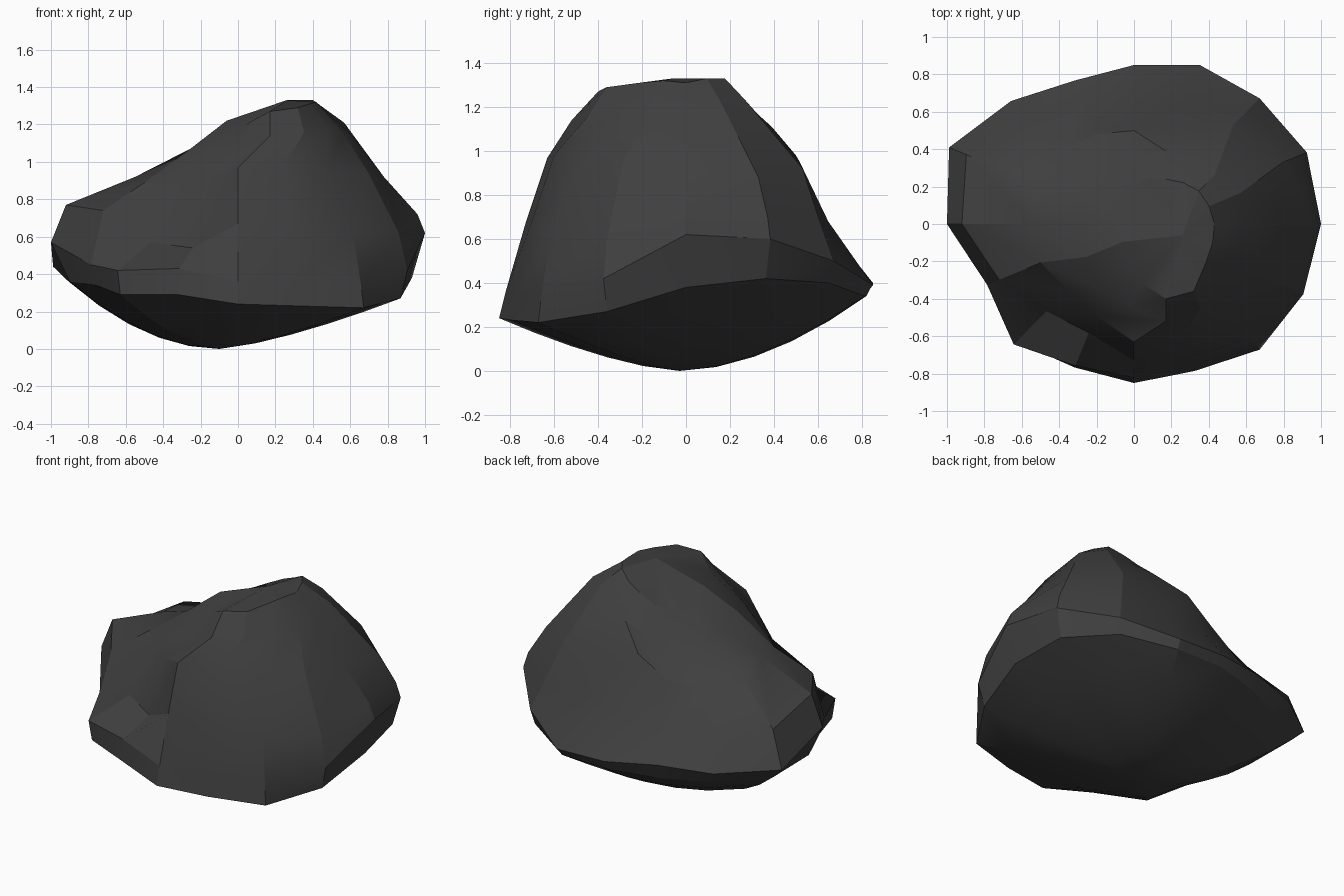
import bpy
import bmesh
from math import cos, sin, tau, radians
from mathutils import Vector

SIDES = 16

default_cube = bpy.data.objects.get("Cube")
if default_cube:
    bpy.data.objects.remove(default_cube, do_unlink=True)


def make_material(name, shade):
    """One flat grey, shared by the viewport and the shader."""
    material = bpy.data.materials.new(name)
    material.use_nodes = True
    colour = (shade, shade, shade, 1)
    material.diffuse_color = colour
    shader = material.node_tree.nodes["Principled BSDF"]
    shader.inputs["Base Color"].default_value = colour
    shader.inputs["Roughness"].default_value = 0.9
    return material


def contour(radii, heights, centre_x=0):
    """Closed contour sampled at equal angles, starting from the left side."""
    points = []
    for step, (radius, height) in enumerate(zip(radii, heights)):
        angle = tau * step / SIDES
        points.append(Vector((centre_x + radius * cos(angle), radius * sin(angle), height)))
    return points


def bridge(mesh, lower, upper):
    """Skin two neighbouring contours with a band of faces."""
    for i in range(SIDES):
        j = (i + 1) % SIDES
        mesh.faces.new((lower[i], lower[j], upper[j], upper[i]))


def fan(mesh, ring, tip):
    """Close a contour with triangles that meet in a tip."""
    for i in range(SIDES):
        mesh.faces.new((ring[i], ring[(i + 1) % SIDES], tip))


# Lower rim, where the rounded underside ends
rim = contour(
    (.93, .95, .92, .88, .82, .8, .85, .98, .9, .82, .89, .83, .85, .85, .95, .94),
    (.38, .42, .4, .34, .34, .33, .33, .36, .36, .34, .29, .29, .24, .23, .22, .27))

# Widest girdle
girdle = contour(
    (1, 1, .95, .92, .85, .83, .93, 1.07, 1, .85, .91, .82, .82, .82, .93, .98),
    (.62, .6, .5, .39, .4, .43, .42, .44, .57, .45, .42, .43, .36, .36, .34, .42))

# Shoulder, with a sunken ledge at the front right
shoulder = contour(
    (.96, .97, .86, .7, .66, .72, .78, .97, .92, .78, .66, .63, .73, .77, .87, .93),
    (.72, .7, .68, .68, .64, .54, .55, .67, .77, .74, .57, .54, .67, .65, .62, .62))

# Upper slopes
slope = contour(
    (.78, .86, .75, .56, .5, .52, .56, .6, .55, .54, .5, .53, .63, .65, .68, .75),
    (.92, .88, .92, .95, .98, .85, .82, .9, .92, .89, .87, .9, .97, .98, .95, .95))

# Brow below the crest, with a hollow at the back right
brow = contour(
    (.43, .43, .37, .35, .39, .39, .41, .45, .45, .46, .49, .49, .52, .48, .44, .42),
    (1.15, 1.21, 1.24, 1.17, 1.11, 1.04, 1, .99, 1.02, 1.07, 1.05, 1.06, 1.14, 1.16, 1.17, 1.17),
    centre_x=.17)

crest = contour(
    (.26, .25, .25, .24, .24, .26, .27, .24, .22, .25, .3, .34, .4, .39, .3, .27),
    (1.31, 1.33, 1.33, 1.28, 1.24, 1.19, 1.15, 1.16, 1.19, 1.22, 1.19, 1.2, 1.27, 1.29, 1.31, 1.32),
    centre_x=.17)

# Rounded underside, shrinking from the rim to the lowest point
base = Vector((-.1, -.03, 0))
underside = []
for amount in (.2, .4, .6, .8):
    ring = [base.lerp(point, amount) for point in rim]
    for point, edge in zip(ring, rim):
        curve = 1.65 - .25 * edge.x + .2 * edge.y
        point.z = edge.z * amount ** curve
    underside.append(ring)

# Skin the boulder from bottom to top
mesh = bmesh.new()
layers = underside + [rim, girdle, shoulder, slope, brow, crest]
rings = [[mesh.verts.new(point) for point in layer] for layer in layers]
for lower, upper in zip(rings, rings[1:]):
    bridge(mesh, lower, upper)
fan(mesh, rings[0], mesh.verts.new(base))
fan(mesh, rings[-1], mesh.verts.new((.26, -.06, 1.33)))
bmesh.ops.recalc_face_normals(mesh, faces=mesh.faces[:])

data = bpy.data.meshes.new("boulder")
mesh.to_mesh(data)
mesh.free()
boulder = bpy.data.objects.new("boulder", data)
bpy.context.collection.objects.link(boulder)
data.materials.append(make_material("charcoal stone", .05))

# Soft shading inside facets, crisp edges between them
bpy.ops.object.select_all(action="DESELECT")
boulder.select_set(True)
bpy.context.view_layer.objects.active = boulder
bpy.ops.object.shade_smooth_by_angle(angle=radians(20))
